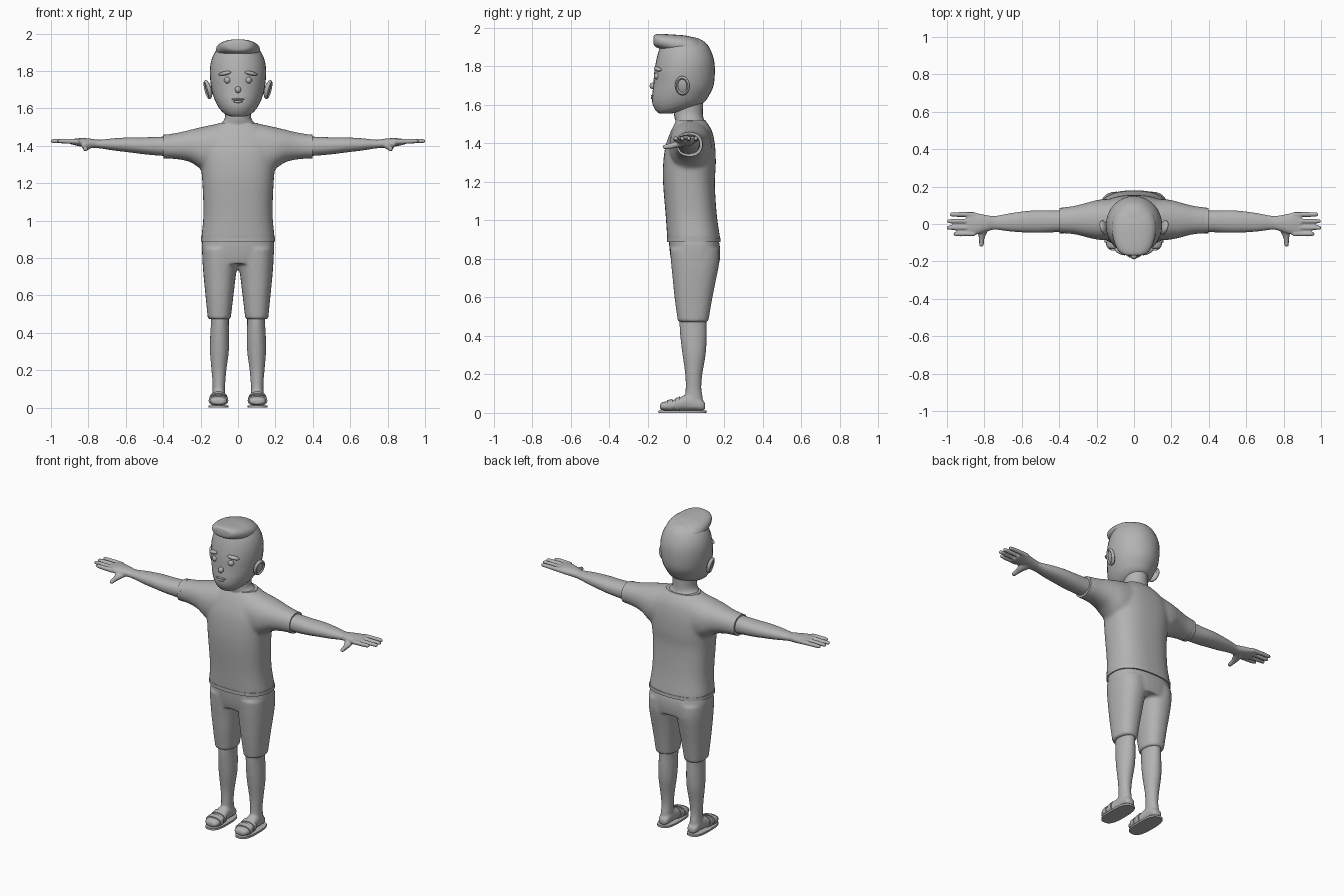
import bpy, bmesh, math
from mathutils import Matrix, Vector

grey = bpy.data.materials.new("plain_grey")
grey.diffuse_color = (0.45, 0.45, 0.45, 1)


def smooth_rings(rings, steps):
    # Catmull-Rom resampling of the key sections
    out = []
    for i in range(len(rings) - 1):
        p = [rings[min(max(i + k, 0), len(rings) - 1)] for k in (-1, 0, 1, 2)]
        for s in range(steps):
            t = s / steps
            out.append([0.5 * (2 * b + (c - a) * t + (2 * a - 5 * b + 4 * c - d) * t * t
                               + (3 * b - a - 3 * c + d) * t ** 3) for a, b, c, d in zip(*p)])
    return out + [list(rings[-1])]


def loft(bm, axis, rings, side=1, n=24, power=2.0, steps=4):
    # each ring: position on axis, then low/high limits of the two cross directions
    loops = []
    for t, a0, a1, b0, b1 in smooth_rings(rings, steps):
        loop = []
        for k in range(n):
            ang = 2 * math.pi * k / n
            c, s = math.cos(ang), math.sin(ang)
            a = (a0 + a1) / 2 + (a1 - a0) / 2 * math.copysign(abs(c) ** (2 / power), c)
            b = (b0 + b1) / 2 + (b1 - b0) / 2 * math.copysign(abs(s) ** (2 / power), s)
            co = {'x': (t, a, b), 'y': (a, t, b), 'z': (a, b, t)}[axis]
            loop.append(bm.verts.new((co[0] * side, co[1], co[2])))
        loops.append(loop)
    for lo, hi in zip(loops, loops[1:]):
        for k in range(n):
            bm.faces.new((lo[k], lo[(k + 1) % n], hi[(k + 1) % n], hi[k]))
    bm.faces.new(loops[0][::-1])
    bm.faces.new(loops[-1])


def blob(bm, centre, radii, turn=(0, 0, 0)):
    m = Matrix.Translation(centre)
    for ang, ax in zip(turn, 'XYZ'):
        m = m @ Matrix.Rotation(math.radians(ang), 4, ax)
    bmesh.ops.create_uvsphere(bm, u_segments=16, v_segments=10, radius=1,
                              matrix=m @ Matrix.Diagonal((*radii, 1)))


def finish(bm, name, voxel=0, relax=0, mirror=False):
    bmesh.ops.recalc_face_normals(bm, faces=bm.faces)
    me = bpy.data.meshes.new(name)
    bm.to_mesh(me)
    bm.free()
    me.materials.append(grey)
    ob = bpy.data.objects.new(name, me)
    bpy.context.collection.objects.link(ob)
    bpy.ops.object.select_all(action='DESELECT')
    ob.select_set(True)
    bpy.context.view_layer.objects.active = ob
    bpy.ops.object.shade_smooth_by_angle(angle=math.radians(45))
    if voxel:
        r = ob.modifiers.new("blend", 'REMESH')
        r.mode, r.voxel_size, r.use_smooth_shade = 'VOXEL', voxel, True
    if relax:
        s = ob.modifiers.new("relax", 'SMOOTH')
        s.factor, s.iterations = 0.5, relax
    if mirror:
        ob.modifiers.new("mirror", 'MIRROR')
    return ob


# Head and neck
bm = bmesh.new()
loft(bm, 'z', [(1.555, -.025, .025, -.135, -.08), (1.562, -.055, .055, -.148, -.04),
               (1.58, -.083, .083, -.163, .03), (1.61, -.107, .107, -.175, .09),
               (1.65, -.126, .126, -.176, .12), (1.70, -.141, .141, -.17, .143),
               (1.77, -.15, .15, -.165, .15), (1.83, -.148, .148, -.155, .146),
               (1.88, -.134, .134, -.142, .13), (1.92, -.108, .108, -.125, .105),
               (1.945, -.07, .07, -.09, .065), (1.955, -.02, .02, -.04, .02)], n=32)
finish(bm, "head")
bm = bmesh.new()
loft(bm, 'z', [(1.48, -.11, .11, -.06, .115), (1.515, -.095, .095, -.055, .098),
               (1.55, -.07, .07, -.062, .088), (1.64, -.07, .07, -.06, .09)])
finish(bm, "neck")

# Swept-up hair at the front of the head
bm = bmesh.new()
loft(bm, 'y', [(-.168, -.035, .035, 1.915, 1.958), (-.16, -.065, .065, 1.903, 1.966),
               (-.13, -.092, .092, 1.89, 1.969), (-.07, -.113, .113, 1.87, 1.966),
               (.0, -.118, .118, 1.85, 1.96), (.06, -.10, .10, 1.84, 1.942),
               (.11, -.05, .05, 1.84, 1.90)], power=2.4)
finish(bm, "hair")

# Face details
bm = bmesh.new()
blob(bm, (.056, -.149, 1.75), (.018, .018, .018))
finish(bm, "eye", mirror=True)
bm = bmesh.new()
blob(bm, (.07, -.147, 1.787), (.037, .016, .011), (0, 12, 22))
finish(bm, "eyebrow", mirror=True)
bm = bmesh.new()
blob(bm, (0, -.172, 1.70), (.017, .017, .018))
finish(bm, "nose")
bm = bmesh.new()
blob(bm, (0, -.168, 1.648), (.036, .014, .007))
blob(bm, (0, -.169, 1.636), (.026, .014, .008))
finish(bm, "lips")

# Ear: shell plus raised rim
bm = bmesh.new()
tilt = (0, 14, -14)
blob(bm, (.156, -.018, 1.70), (.014, .034, .046), tilt)
rim = Matrix.Translation((.162, -.018, 1.70))
for ang, ax in zip(tilt, 'XYZ'):
    rim = rim @ Matrix.Rotation(math.radians(ang), 4, ax)
vs = [[bm.verts.new(rim @ Vector((.010 * math.sin(v), (.031 + .009 * math.cos(v)) * math.cos(u),
                                  (.043 + .009 * math.cos(v)) * math.sin(u))))
       for v in (j * math.pi / 4 for j in range(8))] for u in (i * math.pi / 12 for i in range(24))]
for i in range(24):
    for j in range(8):
        k, l = (i + 1) % 24, (j + 1) % 8
        bm.faces.new((vs[i][j], vs[k][j], vs[k][l], vs[i][l]))
finish(bm, "ear", mirror=True)

# Shirt: trunk with two sleeves blended in
bm = bmesh.new()
loft(bm, 'z', [(.89, -.196, .196, -.098, .178), (.91, -.196, .196, -.098, .177),
               (1.03, -.185, .185, -.106, .160), (1.19, -.190, .190, -.119, .150),
               (1.29, -.198, .198, -.119, .155), (1.38, -.205, .205, -.108, .152),
               (1.45, -.185, .185, -.085, .140), (1.49, -.15, .15, -.066, .122),
               (1.52, -.105, .105, -.05, .10)], n=40, power=2.5)
for side in (1, -1):
    loft(bm, 'x', [(.05, -.09, .14, 1.24, 1.522), (.12, -.088, .135, 1.25, 1.516),
                   (.19, -.085, .130, 1.27, 1.501), (.25, -.072, .115, 1.31, 1.487),
                   (.32, -.055, .097, 1.327, 1.470), (.396, -.05, .087, 1.332, 1.459)], side, power=2.2)
finish(bm, "shirt", voxel=.011, relax=6)

# Hems on sleeves, waist and collar
bm = bmesh.new()
loft(bm, 'x', [(.375, -.05, .088, 1.331, 1.461), (.398, -.05, .086, 1.332, 1.459)], power=2.2)
finish(bm, "sleeve_hem", mirror=True)
bm = bmesh.new()
loft(bm, 'z', [(.889, -.198, .198, -.099, .18), (.91, -.198, .198, -.099, .179)], n=40, power=2.5)
finish(bm, "shirt_hem")
bm = bmesh.new()
loft(bm, 'z', [(1.50, -.125, .125, -.06, .113), (1.522, -.106, .106, -.05, .10)], n=32, power=2.3)
finish(bm, "collar")

# Arm with palm, fingers and thumb
bm = bmesh.new()
loft(bm, 'x', [(.33, -.043, .075, 1.342, 1.450), (.42, -.044, .073, 1.347, 1.448),
               (.50, -.047, .073, 1.354, 1.445), (.57, -.046, .070, 1.363, 1.445),
               (.66, -.04, .058, 1.374, 1.44), (.74, -.03, .043, 1.386, 1.432),
               (.78, -.038, .046, 1.388, 1.437), (.83, -.053, .056, 1.394, 1.441),
               (.87, -.06, .062, 1.402, 1.438), (.895, -.058, .06, 1.408, 1.434)], power=2.2)
for y, tip in ((.051, .985), (.015, .998), (-.02, 1.0), (-.053, .965)):
    loft(bm, 'x', [(.85, y - .013, y + .013, 1.408, 1.436), (.93, y - .013, y + .013, 1.412, 1.437),
                   (tip - .01, y - .011, y + .011, 1.414, 1.436),
                   (tip, y - .006, y + .006, 1.419, 1.431)], n=12)
loft(bm, 'y', [(.0, .76, .83, 1.388, 1.425), (-.045, .785, .835, 1.378, 1.415),
               (-.08, .80, .829, 1.372, 1.402), (-.112, .803, .828, 1.37, 1.394),
               (-.121, .809, .822, 1.376, 1.388)], n=12)
finish(bm, "arm", voxel=.0055, relax=2, mirror=True)

# Shorts: hips and two legs blended
bm = bmesh.new()
loft(bm, 'z', [(.77, -.185, .185, -.072, .172), (.82, -.192, .192, -.082, .178),
               (.88, -.193, .193, -.088, .174), (.93, -.18, .18, -.088, .155)], n=40, power=2.5)
for side in (1, -1):
    loft(bm, 'z', [(.472, .038, .161, -.043, .118), (.49, .037, .163, -.045, .119),
                   (.60, .024, .174, -.06, .138), (.70, .012, .184, -.07, .158),
                   (.78, .0, .190, -.078, .173), (.85, -.005, .192, -.083, .172)], side, power=2.3)
finish(bm, "shorts", voxel=.010, relax=4)

# Lower leg
bm = bmesh.new()
loft(bm, 'z', [(.03, .068, .138, -.005, .09), (.08, .069, .136, -.005, .087), (.13, .068, .136, -.002, .08),
               (.20, .062, .142, -.004, .085), (.30, .049, .150, -.018, .102),
               (.38, .047, .149, -.028, .107), (.46, .049, .145, -.034, .107),
               (.56, .046, .148, -.034, .108)])
# Foot, blended into the leg
loft(bm, 'y', [(-.135, .075, .125, .018, .045), (-.125, .062, .145, .014, .055),
               (-.09, .056, .153, .012, .062), (-.05, .058, .15, .012, .072),
               (.0, .064, .142, .012, .093), (.05, .066, .138, .012, .09),
               (.085, .070, .134, .012, .065), (.10, .085, .12, .018, .05)], power=2.4)
finish(bm, "leg", voxel=.0075, relax=3, mirror=True)

# Sandal: thin sole and two straps
bm = bmesh.new()
loft(bm, 'z', [(0, .052, .158, -.143, .106), (.012, .052, .158, -.143, .106)], n=32, power=2.8, steps=1)
finish(bm, "sandal_sole", mirror=True)
bm = bmesh.new()
loft(bm, 'y', [(-.10, .052, .157, .008, .066), (-.07, .052, .156, .008, .072)], power=2.4, steps=1)
loft(bm, 'y', [(-.055, .054, .155, .008, .076), (-.03, .056, .152, .008, .086)], power=2.4, steps=1)
finish(bm, "sandal_strap", mirror=True)
